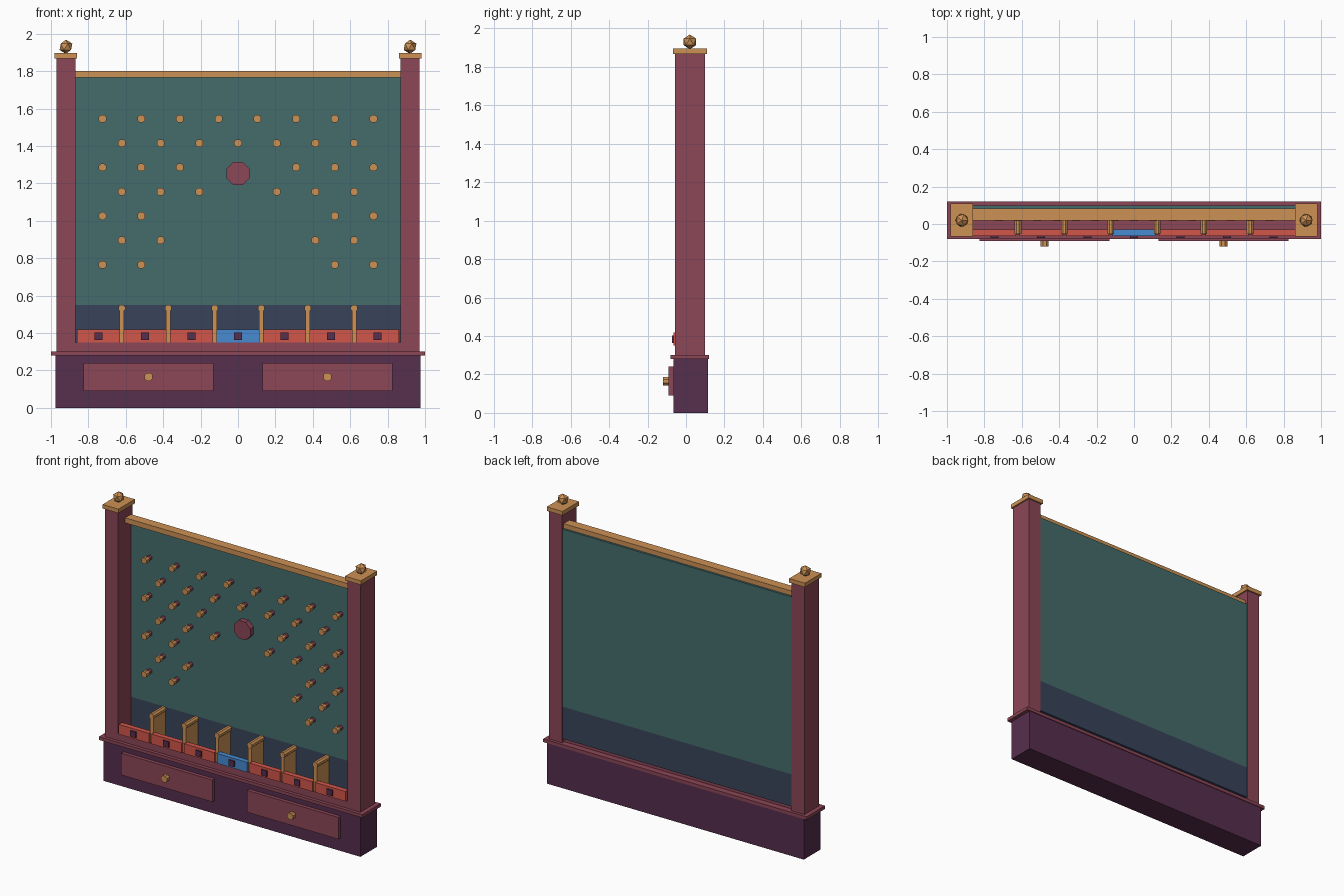
import bpy, bmesh
from math import pi
from mathutils import Matrix

if "Cube" in bpy.data.objects:
    bpy.data.objects.remove(bpy.data.objects["Cube"], do_unlink=True)


def material(name, hex_code):
    srgb = [int(hex_code[i:i + 2], 16) / 255 for i in (0, 2, 4)]
    color = [c / 12.92 if c < 0.04 else ((c + 0.055) / 1.055) ** 2.4 for c in srgb] + [1]
    mat = bpy.data.materials.new(name)
    mat.use_nodes = True
    mat.diffuse_color = color
    mat.node_tree.nodes["Principled BSDF"].inputs["Base Color"].default_value = color
    return mat


GOLD = material("golden wood", "CD9155")
MAROON = material("maroon wood", "8C4657")
PURPLE = material("dark purple wood", "572E4D")
TEAL = material("teal board", "456C6C")
NAVY = material("navy band", "38435A")
RED = material("red", "D2564A")
BLUE = material("blue", "478BD2")


def finish(name, bm, mat):
    mesh = bpy.data.meshes.new(name)
    bm.to_mesh(mesh)
    bm.free()
    mesh.materials.append(mat)
    obj = bpy.data.objects.new(name, mesh)
    bpy.context.collection.objects.link(obj)
    return obj


def box(name, mat, x, y, z):
    """Box spanning the (low, high) pairs x, y and z."""
    spans = (x, y, z)
    center = Matrix.Translation([(a + b) / 2 for a, b in spans])
    size = Matrix.Diagonal([b - a for a, b in spans] + [1])
    bm = bmesh.new()
    bmesh.ops.create_cube(bm, size=1, matrix=center @ size)
    return finish(name, bm, mat)


def rod(name, mat, x, z, radius, y):
    """Eight-sided rod along y, with flat sides up and down."""
    place = Matrix.Translation((x, sum(y) / 2, z))
    turn = Matrix.Rotation(pi / 2, 4, "X") @ Matrix.Rotation(pi / 8, 4, "Z")
    bm = bmesh.new()
    bmesh.ops.create_cone(bm, cap_ends=True, segments=8, radius1=radius, radius2=radius,
                          depth=y[1] - y[0], matrix=place @ turn)
    return finish(name, bm, mat)


def around(c, half):
    return (c - half, c + half)


# Base cabinet, ledge and tray floor
box("base", PURPLE, (-0.975, 0.975), (-0.065, 0.115), (0, 0.28))
box("ledge", MAROON, (-1, 1), (-0.08, 0.12), (0.28, 0.302))
box("tray_floor", MAROON, (-0.87, 0.87), (-0.057, 0.078), (0.302, 0.35))

# Back board and top rail
BOARD = 0.08
box("board", TEAL, (-0.87, 0.87), (BOARD, 0.098), (0.55, 1.768))
box("board_band", NAVY, (-0.87, 0.87), (BOARD, 0.098), (0.33, 0.55))
box("top_rail", GOLD, (-0.87, 0.87), (0.02, 0.084), (1.765, 1.8))

# Posts, drawers and their fittings on both sides
for side, s in (("right", -1), ("left", 1)):
    box(side + "_post", MAROON, around(s * 0.92, 0.05), (-0.058, 0.1), (0.302, 1.87))
    box(side + "_post_cap", GOLD, around(s * 0.92, 0.06), (-0.068, 0.11), (1.868, 1.896))
    bm = bmesh.new()
    bmesh.ops.create_icosphere(bm, subdivisions=1, radius=0.038,
                               matrix=Matrix.Translation((s * 0.92, 0.02, 1.93)))
    finish(side + "_finial", bm, GOLD)
    box(side + "_drawer", MAROON, around(s * 0.478, 0.347), (-0.09, -0.065), (0.09, 0.24))
    rod(side + "_drawer_knob", GOLD, s * 0.478, 0.165, 0.024, (-0.12, -0.09))

# Scoring slots: front plates with square badges
PITCH = 0.2485
for i in range(-3, 4):
    x = i * PITCH
    box("slot_plate", BLUE if i == 0 else RED, around(x, 0.115), (-0.065, -0.03), (0.35, 0.418))
    box("slot_badge", PURPLE, around(x, 0.021), (-0.074, -0.065), (0.363, 0.403))

# Dividers with rounded tops
for i in range(6):
    x = (i - 2.5) * PITCH
    box("divider", GOLD, around(x, 0.013), (-0.05, BOARD), (0.35, 0.535))
    rod("divider_top", GOLD, x, 0.532, 0.02, (-0.053, BOARD))

# Staggered pegs, leaving an opening below the centre
openings = (0, 0, 0.25, 0.15, 0.45, 0.35, 0.45)
for row, opening in enumerate(openings):
    count = 8 - row % 2
    z = 1.545 - row * 0.13
    for i in range(count):
        x = (i - (count - 1) / 2) * 0.207
        if abs(x) >= opening:
            rod("peg_stem", MAROON, x, z, 0.017, (0.04, BOARD))
            rod("peg_head", GOLD, x, z, 0.022, (0.015, 0.045))

# Centre disc
rod("center_disc", MAROON, 0, 1.252, 0.067, (0.045, BOARD))
